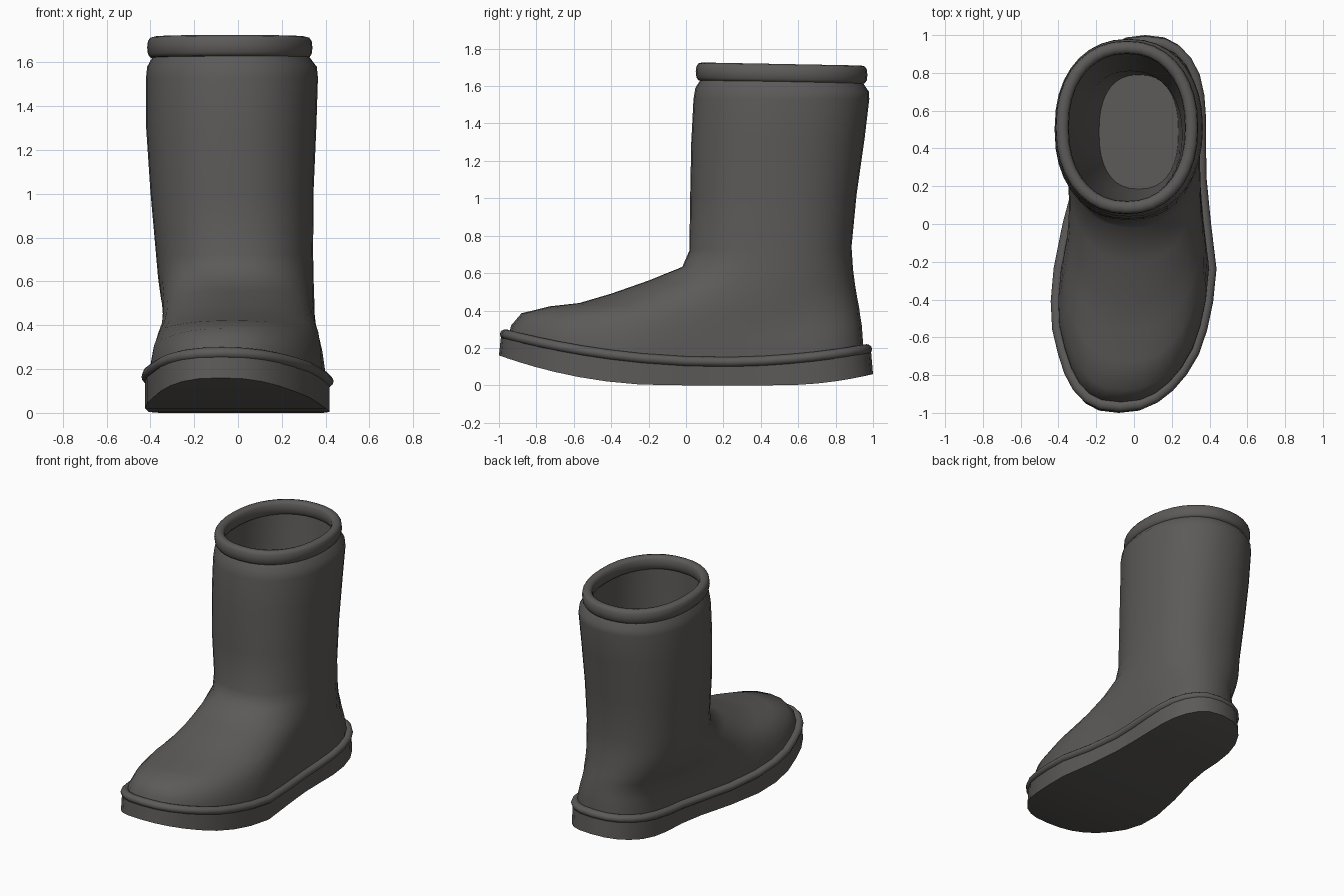
import bpy, bmesh, math
from mathutils import Vector

if "Cube" in bpy.data.objects:
    bpy.data.objects.remove(bpy.data.objects["Cube"])

N = 36
mat = bpy.data.materials.new("charcoal_rubber")
mat.diffuse_color = (0.108, 0.103, 0.098, 1)
mat.use_nodes = True
mat.node_tree.nodes["Principled BSDF"].inputs["Base Color"].default_value = mat.diffuse_color

# Sole plan: y, centre line x, half width (before the ends are rounded)
PLAN = [(-1, -.08, .44), (-.7, -.03, .45), (-.5, -.02, .45), (-.25, .005, .43), (0, .015, .382),
        (.2, .032, .342), (.4, .05, .332), (.6, .055, .358), (.8, .058, .398), (1, .06, .42)]


def lerp(a, b, t):
    return a + (b - a) * t


def plan(y):
    y = max(-1, min(1, y))
    for a, b in zip(PLAN, PLAN[1:]):
        if y <= b[0]:
            t = (y - a[0]) / (b[0] - a[0])
            return lerp(a[1], b[1], t), lerp(a[2], b[2], t)


def power(v, e):
    return math.copysign(abs(v) ** e, v)


def ring(yf, zf, yb, zb, sag=0, s=1, k=0, xl=-.365, xr=.345, n=2.4):
    """Closed section: k=0 follows the sole plan, k=1 is a rounded oval."""
    pts = []
    for i in range(N):
        a = 2 * math.pi * i / N
        t, u = power(-math.cos(a), 2 / n), power(math.sin(a), 2 / n)
        if abs(u) < 1e-6:
            u = 0
        y = lerp(yf, yb, (t + 1) / 2)
        c, w = plan(y)
        c, w = lerp(c, (xl + xr) / 2, k), lerp(w * s, (xr - xl) / 2, k)
        pts.append(Vector((c + w * u, y, lerp(zf, zb, (t + 1) / 2) - sag * (1 - t * t))))
    return pts


def build(name, rings, cap_first=False, cap_last=False, loop=False, flip=False, angle=40):
    bm = bmesh.new()
    vs = [[bm.verts.new(p) for p in r] for r in rings]
    pairs = list(zip(vs, vs[1:])) + ([(vs[-1], vs[0])] if loop else [])
    for a, b in pairs:
        m = len(a)
        for i in range(m):
            j = (i + 1) % m
            bm.faces.new((a[i], a[j], b[j], b[i]))
    for use, r in ((cap_first, vs[0]), (cap_last, vs[-1])):
        if use:
            for i in range(N // 2):
                q = [r[i], r[i + 1], r[N - i - 1], r[(N - i) % N]]
                bm.faces.new(list(dict.fromkeys(q)))
    bmesh.ops.recalc_face_normals(bm, faces=bm.faces)
    if flip:
        bmesh.ops.reverse_faces(bm, faces=bm.faces)
    me = bpy.data.meshes.new(name)
    bm.to_mesh(me)
    bm.free()
    me.materials.append(mat)
    ob = bpy.data.objects.new(name, me)
    bpy.context.collection.objects.link(ob)
    bpy.ops.object.select_all(action='DESELECT')
    ob.select_set(True)
    bpy.context.view_layer.objects.active = ob
    bpy.ops.object.shade_smooth_by_angle(angle=math.radians(angle))
    return ob


def tube(name, path, rx, rz, seg=12, e=1):
    """Bead following a closed path; e < 1 makes it squarer."""
    rings = []
    for i, p in enumerate(path):
        d = path[(i + 1) % len(path)] - path[i - 1]
        out = Vector((d.y, -d.x, 0)).normalized()
        rings.append([p + out * rx * power(math.cos(2 * math.pi * j / seg), e)
                      + Vector((0, 0, rz * power(math.sin(2 * math.pi * j / seg), e)))
                      for j in range(seg)])
    return build(name, rings, loop=True, angle=65)


def bottom_z(y):
    if y < -.1:
        return .16 * ((-y - .1) / .9) ** 2
    return .06 * ((y - .5) / .5) ** 2 if y > .5 else 0


# Sole: slab with toe and heel spring
top = ring(-.99, .255, .99, .175, sag=.105, s=.975, n=2.5)
bottom = [Vector((p.x, p.y, bottom_z(p.y))) for p in ring(-1, 0, 1, 0, s=.975, n=2.5)]
build("sole", [bottom, top], True, True)

# Welt: bead around the top edge of the sole
tube("welt", ring(-.965, .273, .965, .193, sag=.105, s=.95, n=2.5), .03, .027)

# Upper: foot rising into the shaft
build("upper", [
    ring(-.95, .26, .95, .19, .105, .93, n=2.5),
    ring(-.935, .32, .945, .25, .10, .93, n=2.5),
    ring(-.88, .385, .94, .32, .085, .93, .1),
    ring(-.73, .422, .93, .38, .05, .93, .25, n=2.3),
    ring(-.57, .44, .925, .42, .03, .94, .45, n=2.3),
    ring(-.40, .49, .915, .47, .03, .95, .65, n=2.3),
    ring(-.20, .56, .905, .53, .025, .96, .85, n=2.3),
    ring(-.02, .633, .893, .62, .01, 1, 1, n=2.3),
    ring(.018, .72, .885, .74, k=1, xl=-.375, xr=.343, n=2.3),
    ring(.022, 1.0, .912, 1.02, k=1, xl=-.40, xr=.345, n=2.3),
    ring(.028, 1.3, .955, 1.32, k=1, xl=-.42, xr=.358, n=2.2),
    ring(.04, 1.53, .98, 1.53, k=1, xl=-.42, xr=.365, n=2.2),
    ring(.05, 1.59, .978, 1.57, k=1, xl=-.415, xr=.36, n=2.2),
    ring(.085, 1.645, .94, 1.625, k=1, xl=-.385, xr=.318, n=2.2)], angle=75)

# Collar: thick rolled rim
tube("collar", ring(.087, 1.676, .935, 1.66, k=1, xl=-.38, xr=.305, n=2.2), .035, .05, e=.75)

# Lining: inside wall with the insole closing the bottom
build("lining", [
    ring(.10, 1.68, .925, 1.665, k=1, xl=-.37, xr=.295, n=2.2),
    ring(.105, 1.52, .91, 1.52, k=1, xl=-.365, xr=.295, n=2.2),
    ring(.11, 1.05, .85, 1.05, k=1, xl=-.335, xr=.28, n=2.2),
    ring(.13, .70, .81, .70, k=1, xl=-.29, xr=.255, n=2.2),
    ring(.16, .40, .80, .40, k=1, xl=-.24, xr=.245, n=2.4),
    ring(.185, .20, .79, .20, k=1, xl=-.185, xr=.235, n=2.4)],
    cap_last=True, flip=True, angle=60)
